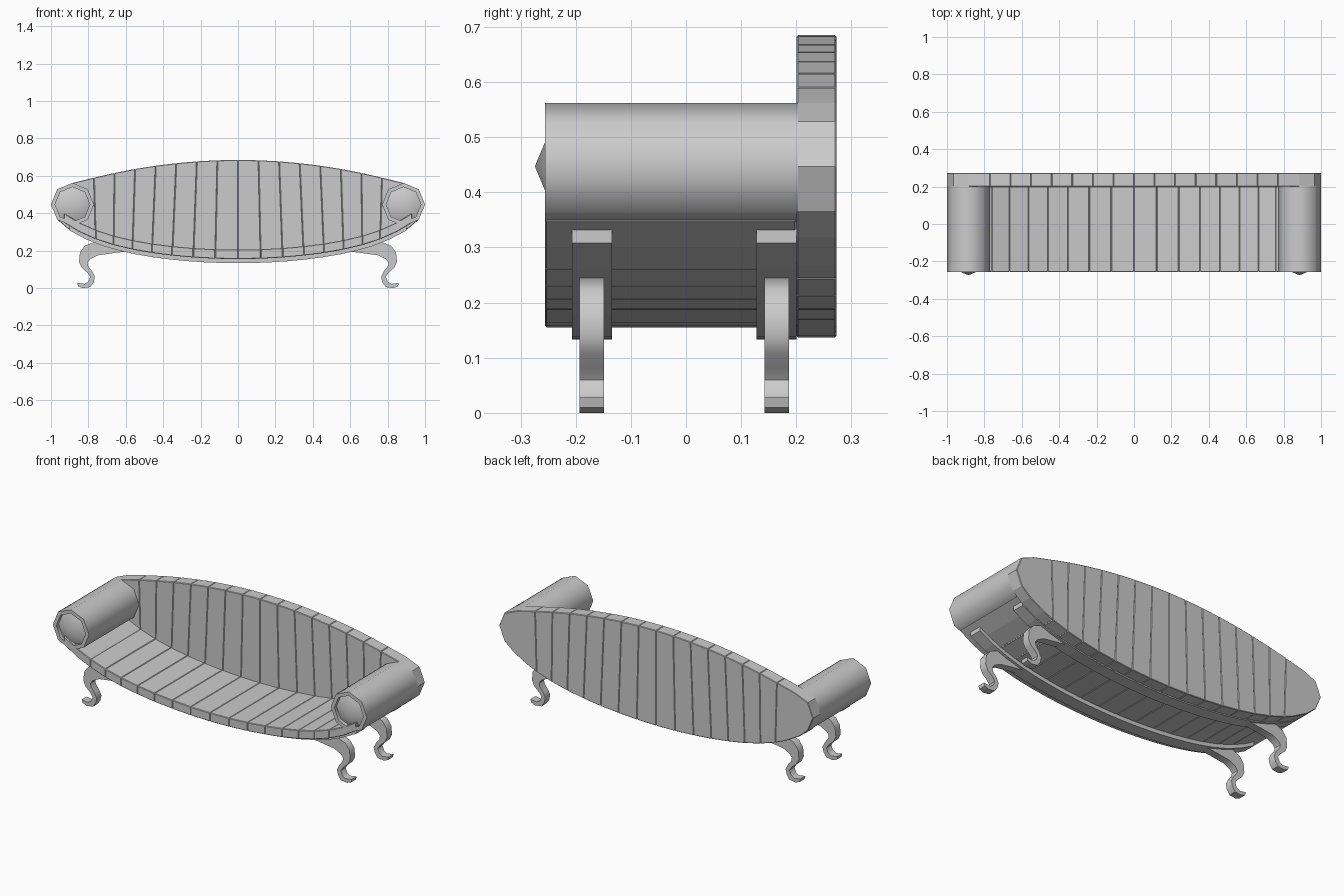
import bpy, bmesh, math

if "Cube" in bpy.data.objects:
    bpy.data.objects.remove(bpy.data.objects["Cube"], do_unlink=True)

grey = bpy.data.materials.new("pale_grey")
grey.use_nodes = True
grey.diffuse_color = (0.6, 0.6, 0.6, 1)
grey.node_tree.nodes["Principled BSDF"].inputs["Base Color"].default_value = (0.6, 0.6, 0.6, 1)


def finish(name, bm, smooth=None, bevel=0):
    bmesh.ops.recalc_face_normals(bm, faces=bm.faces)
    mesh = bpy.data.meshes.new(name)
    bm.to_mesh(mesh)
    bm.free()
    mesh.materials.append(grey)
    obj = bpy.data.objects.new(name, mesh)
    bpy.context.collection.objects.link(obj)
    if smooth:
        bpy.ops.object.select_all(action='DESELECT')
        obj.select_set(True)
        bpy.context.view_layer.objects.active = obj
        bpy.ops.object.shade_smooth_by_angle(angle=math.radians(smooth))
    if bevel:
        mod = obj.modifiers.new("plank_seams", 'BEVEL')
        mod.width = bevel
        mod.segments = 1
        mod.limit_method = 'ANGLE'
        mod.angle_limit = math.radians(50)
    return obj


def prism(bm, outline, y0, y1, side=1):
    """Extrude an x-z outline along y, optionally mirrored in x."""
    verts = [bm.verts.new((side * x, y0, z)) for x, z in outline]
    face = bm.faces.new(verts)
    new = bmesh.ops.extrude_face_region(bm, geom=[face])["geom"]
    moved = [v for v in new if isinstance(v, bmesh.types.BMVert)]
    bmesh.ops.translate(bm, verts=moved, vec=(0, y1 - y0, 0))


def crest(x):
    return 0.685 - 0.16 * x * x


def sweep(x):
    return 0.137 + 0.15 * x * x + 0.1 * x ** 6


def band(xs, low, high):
    """Curved strip outline between two offsets of the lower sweep."""
    return [(x, sweep(x) + low) for x in xs] + [(x, sweep(x) + high) for x in reversed(xs)]


SIDES = (-1, 1)
PLANKS = 7
top_seam = [0.11 * k for k in range(PLANKS + 1)]
low_seam = [0.124 * k - 0.0022 * k * k for k in range(PLANKS + 1)]
ARM_X, ARM_Z, ARM_R = 0.885, 0.447, 0.115

# Backrest: fanned planks and rounded ends
bm = bmesh.new()
for side in SIDES:
    for k in range(PLANKS):
        t0, t1, b0, b1 = top_seam[k], top_seam[k + 1], low_seam[k], low_seam[k + 1]
        prism(bm, [(t0, crest(t0)), (t1, crest(t1)), (b1, sweep(b1)), (b0, sweep(b0))],
              0.2, 0.273, side)
    round_end = [(ARM_X + ARM_R * math.cos(math.radians(a)),
                  ARM_Z + ARM_R * math.sin(math.radians(a))) for a in (90, 45, 0, -45)]
    t, b = top_seam[-1], low_seam[-1]
    prism(bm, [(t, crest(t))] + round_end + [(x, sweep(x)) for x in (0.91, 0.82, b)],
          0.2, 0.273, side)
finish("backrest", bm, bevel=0.003)

# Seat: curved row of planks
bm = bmesh.new()
for side in SIDES:
    for k in range(PLANKS):
        prism(bm, band(low_seam[k:k + 2], 0.018, 0.068), -0.256, 0.2, side)
    prism(bm, band([low_seam[-1], 0.85, 0.93], 0.018, 0.068), -0.256, 0.2, side)
finish("seat", bm, bevel=0.003)

# Rails under the seat
for name, y0, y1 in (("front_rail", -0.207, -0.134), ("back_rail", 0.128, 0.2)):
    bm = bmesh.new()
    xs = [0.9 * i / 10 for i in range(-10, 11)]
    prism(bm, band(xs, -0.004, 0.03), y0, y1)
    finish(name, bm)

# Arms: eight-sided rolls with a recessed pointed end
arm_profile = [(0, 0.21), (ARM_R, 0.21), (ARM_R, -0.256), (0.093, -0.256),
               (0.093, -0.235), (0, -0.274)]
for name, side in (("right_arm", -1), ("left_arm", 1)):
    bm = bmesh.new()
    rings = []
    for r, y in arm_profile:
        rings.append([bm.verts.new((side * ARM_X + r * math.cos(i * math.pi / 4), y,
                                    ARM_Z + r * math.sin(i * math.pi / 4))) for i in range(8)])
    for a, b in zip(rings, rings[1:]):
        for i in range(8):
            j = (i + 1) % 8
            bm.faces.new((a[i], a[j], b[j], b[i]))
    bmesh.ops.remove_doubles(bm, verts=bm.verts, dist=0.0001)
    finish(name, bm, smooth=50)

# Legs: curled cabriole profile
leg_outline = [(0.60, 0.2), (0.70, 0.225), (0.77, 0.245), (0.82, 0.225), (0.845, 0.19),
               (0.85, 0.14), (0.835, 0.108), (0.805, 0.082), (0.79, 0.06), (0.80, 0.035),
               (0.82, 0.022), (0.86, 0.028), (0.855, 0.01), (0.83, 0), (0.79, 0.005),
               (0.772, 0.03), (0.765, 0.06), (0.78, 0.09), (0.80, 0.115), (0.805, 0.135),
               (0.79, 0.155), (0.75, 0.175), (0.68, 0.185), (0.60, 0.195)]
for row, y0, y1 in (("front", -0.193, -0.149), ("back", 0.142, 0.187)):
    for word, side in (("right", -1), ("left", 1)):
        bm = bmesh.new()
        prism(bm, leg_outline, y0, y1, side)
        finish(row + "_" + word + "_leg", bm, smooth=45)
